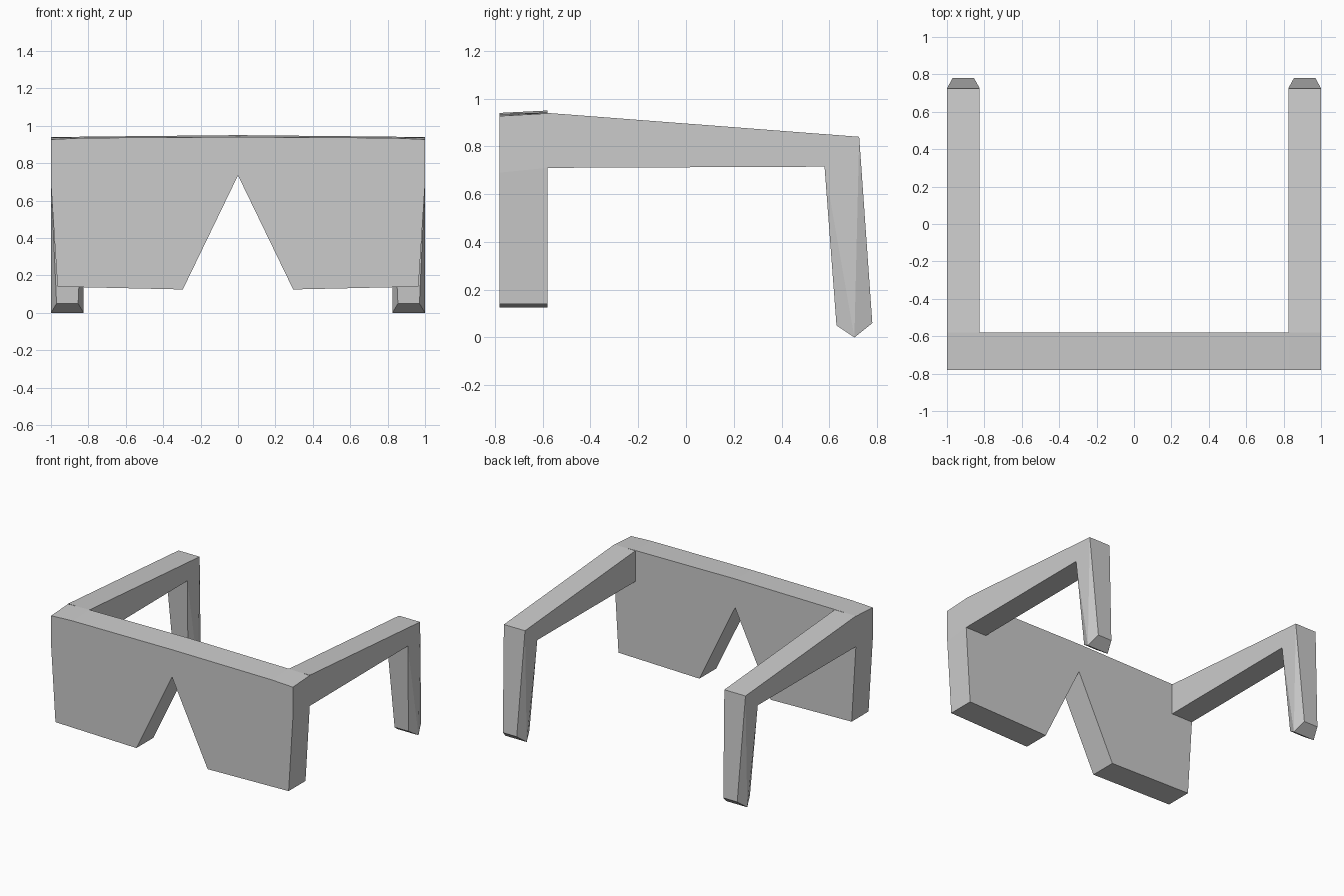
import bpy, bmesh

if "Cube" in bpy.data.objects:
    bpy.data.objects.remove(bpy.data.objects["Cube"])


def build(name, points, faces):
    """One right-hand half, mirrored across x = 0."""
    bm = bmesh.new()
    vs = [bm.verts.new(p) for p in points]
    for f in faces:
        bm.faces.new([vs[i] for i in f])
    bmesh.ops.recalc_face_normals(bm, faces=bm.faces)
    # make sure normals point outwards: the foremost or topmost face decides
    top = max(bm.faces, key=lambda f: f.calc_center_median().z)
    if top.normal.z < 0:
        bmesh.ops.reverse_faces(bm, faces=bm.faces)
    me = bpy.data.meshes.new(name)
    bm.to_mesh(me)
    bm.free()
    ob = bpy.data.objects.new(name, me)
    bpy.context.collection.objects.link(ob)
    mod = ob.modifiers.new("Mirror", 'MIRROR')
    mod.use_axis[0] = True
    mod.use_clip = True
    return ob


FRONT, BACK, INNER = -0.78, -0.58, 0.825

# Visor: half outline with a nose notch, slightly sloped top
front = [(0, .94), (INNER, .935), (1, .927), (1, .69), (.965, .14), (.295, .125), (0, .735)]
back = [(0, .95), (INNER, .942), (1, .938), (1, .71), (.965, .14), (.295, .125), (0, .735)]
pts = [(x, FRONT, z) for x, z in front] + [(x, BACK, z) for x, z in back]
pts.append((INNER, BACK, .71))          # inner lower corner where the arm joins
n = len(front)
faces = [range(n)]
faces += [(i, i + 1, n + i + 1, n + i) for i in range(n - 1)]
faces.append((n, n + 1, 2 * n, n + 3, n + 4, n + 5, n + 6))   # back, open at the arm
build("visor", pts, faces)

# Temple arm with a bent, tapered ear hook: side profile (y, z, inset in x)
side = [(BACK, .94, 0), (.725, .84, 0), (.78, .06, .03), (.705, 0, 0),
        (.63, .05, .03), (.58, .715, 0), (BACK, .71, 0)]
m = len(side)
pts = [(1 - d, y, z) for y, z, d in side] + [(INNER + d, y, z) for y, z, d in side]
cheek = [(0, 1, 5, 6), (1, 2, 3), (1, 3, 5), (5, 3, 4)]
faces = cheek + [[i + m for i in f] for f in cheek]
faces += [(i, i + 1, m + i + 1, m + i) for i in range(m - 1)]
build("temple_arms", pts, faces)
